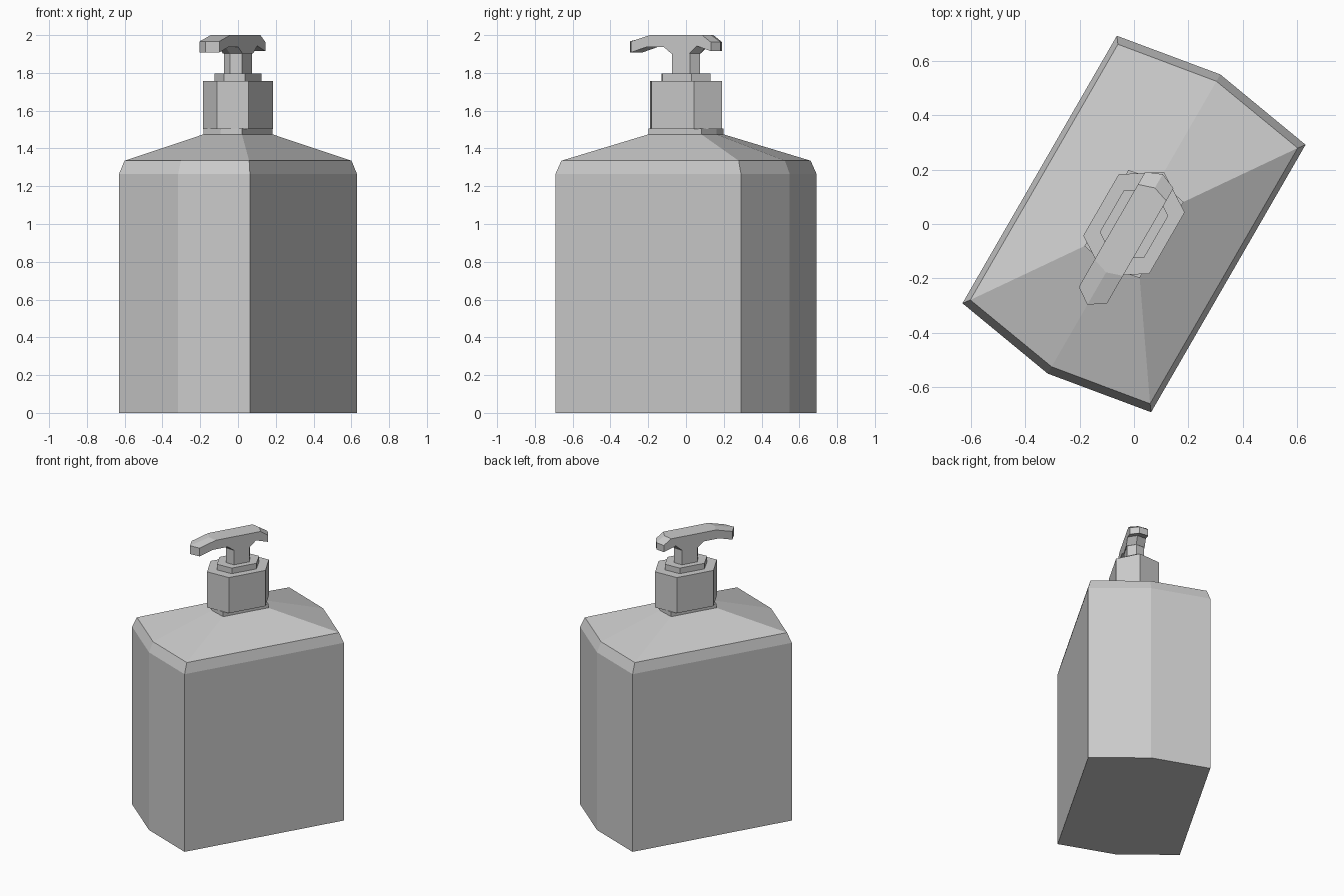
import bpy, bmesh, math
from mathutils import Matrix

if "Cube" in bpy.data.objects:
    bpy.data.objects.remove(bpy.data.objects["Cube"])

TURN = Matrix.Rotation(math.radians(60), 4, 'Z')  # the bottle stands turned


def loft(name, rings):
    """Join equal-length point loops with quads and close both ends."""
    bm = bmesh.new()
    loops = [[bm.verts.new(TURN @ Matrix.Translation(p).translation) for p in r]
             for r in rings]
    n = len(loops[0])
    for a, b in zip(loops, loops[1:]):
        for i in range(n):
            j = (i + 1) % n
            bm.faces.new((a[i], a[j], b[j], b[i]))
    bm.faces.new(loops[0][::-1])
    bm.faces.new(loops[-1])
    bmesh.ops.recalc_face_normals(bm, faces=bm.faces)
    mesh = bpy.data.meshes.new(name)
    bm.to_mesh(mesh)
    bm.free()
    obj = bpy.data.objects.new(name, mesh)
    bpy.context.collection.objects.link(obj)
    return obj


def hexa(length, width, tip, z):
    """Six-sided outline: a rectangle with pointed short ends."""
    return [(length, -width, z), (tip, 0, z), (length, width, z),
            (-length, width, z), (-tip, 0, z), (-length, -width, z)]


# bottle with bevelled rim, sloping shoulder and short neck ring
loft("bottle", [hexa(.567, .40, .634, 0), hexa(.567, .40, .634, 1.265),
                hexa(.542, .381, .605, 1.335), hexa(.161, .117, .185, 1.475),
                hexa(.161, .117, .185, 1.505)])

# screw cap, collar and pump stem
loft("cap", [hexa(.13, .14, .22, 1.503), hexa(.13, .14, .22, 1.757)])
loft("collar", [hexa(.088, .094, .15, 1.757), hexa(.088, .094, .15, 1.797)])
loft("stem", [hexa(.055, .055, .086, 1.797), hexa(.055, .055, .086, 1.902)])

# pump head: side profile (along, height, extra reach on the centre line)
profile = [(-.302, 1.908, -.04), (-.302, 1.967, -.04), (-.185, 2.0, -.02),
           (.133, 2.0, .02), (.186, 1.963, .025), (.186, 1.915, .025),
           (.10, 1.943, .03), (.055, 1.902, .031),
           (-.055, 1.902, -.031), (-.10, 1.936, -.03), (-.21, 1.936, -.03)]
half = .06
loft("pump_head", [[(x, -half, z) for x, z, r in profile],
                   [(x + r, 0, z) for x, z, r in profile],
                   [(x, half, z) for x, z, r in profile]])
